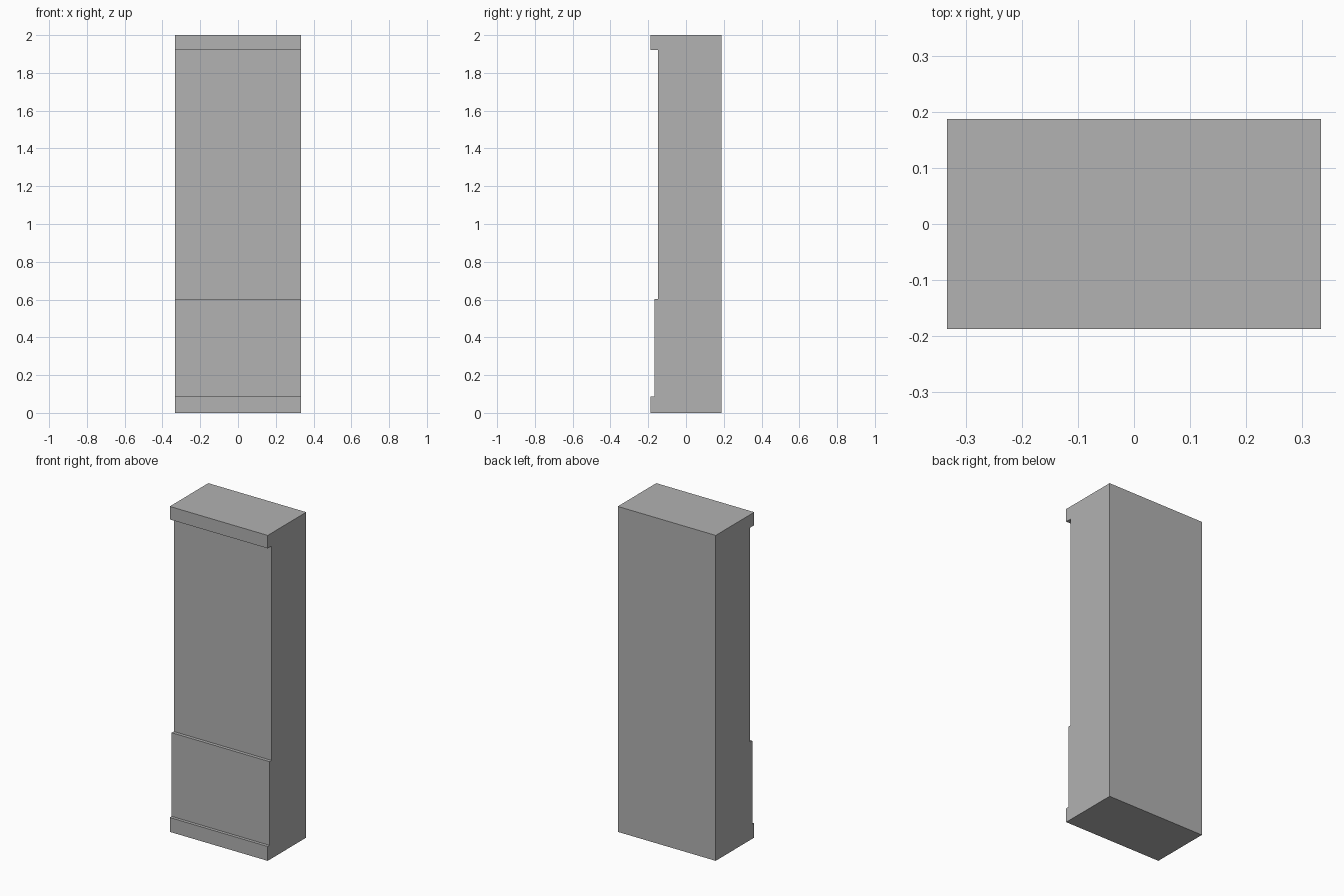
import bpy
import bmesh

cube = bpy.data.objects.get("Cube")
if cube:
    bpy.data.objects.remove(cube, do_unlink=True)

HALF_WIDTH = 0.333
BACK = 0.187

# Plain grey finish
grey = bpy.data.materials.new("plain_grey")
grey.use_nodes = True
colour = (0.445, 0.445, 0.445, 1)
grey.diffuse_color = colour
grey.node_tree.nodes["Principled BSDF"].inputs["Base Color"].default_value = colour

# Side profile (y, z): plinth, dado, recessed shaft and cap on a flat back
profile = [
    (BACK, 0), (-0.187, 0), (-0.187, 0.088),
    (-0.168, 0.088), (-0.168, 0.602),
    (-0.148, 0.602), (-0.148, 1.92),
    (-0.187, 1.92), (-0.187, 2), (BACK, 2),
]

# Extrude the profile across the width
bm = bmesh.new()
side = bm.faces.new([bm.verts.new((-HALF_WIDTH, y, z)) for y, z in profile])
extruded = bmesh.ops.extrude_face_region(bm, geom=[side], use_keep_orig=True)
moved = [v for v in extruded["geom"] if isinstance(v, bmesh.types.BMVert)]
bmesh.ops.translate(bm, vec=(2 * HALF_WIDTH, 0, 0), verts=moved)
bmesh.ops.recalc_face_normals(bm, faces=bm.faces)

mesh = bpy.data.meshes.new("wall_pilaster")
bm.to_mesh(mesh)
bm.free()
mesh.materials.append(grey)
bpy.context.collection.objects.link(bpy.data.objects.new("wall_pilaster", mesh))
